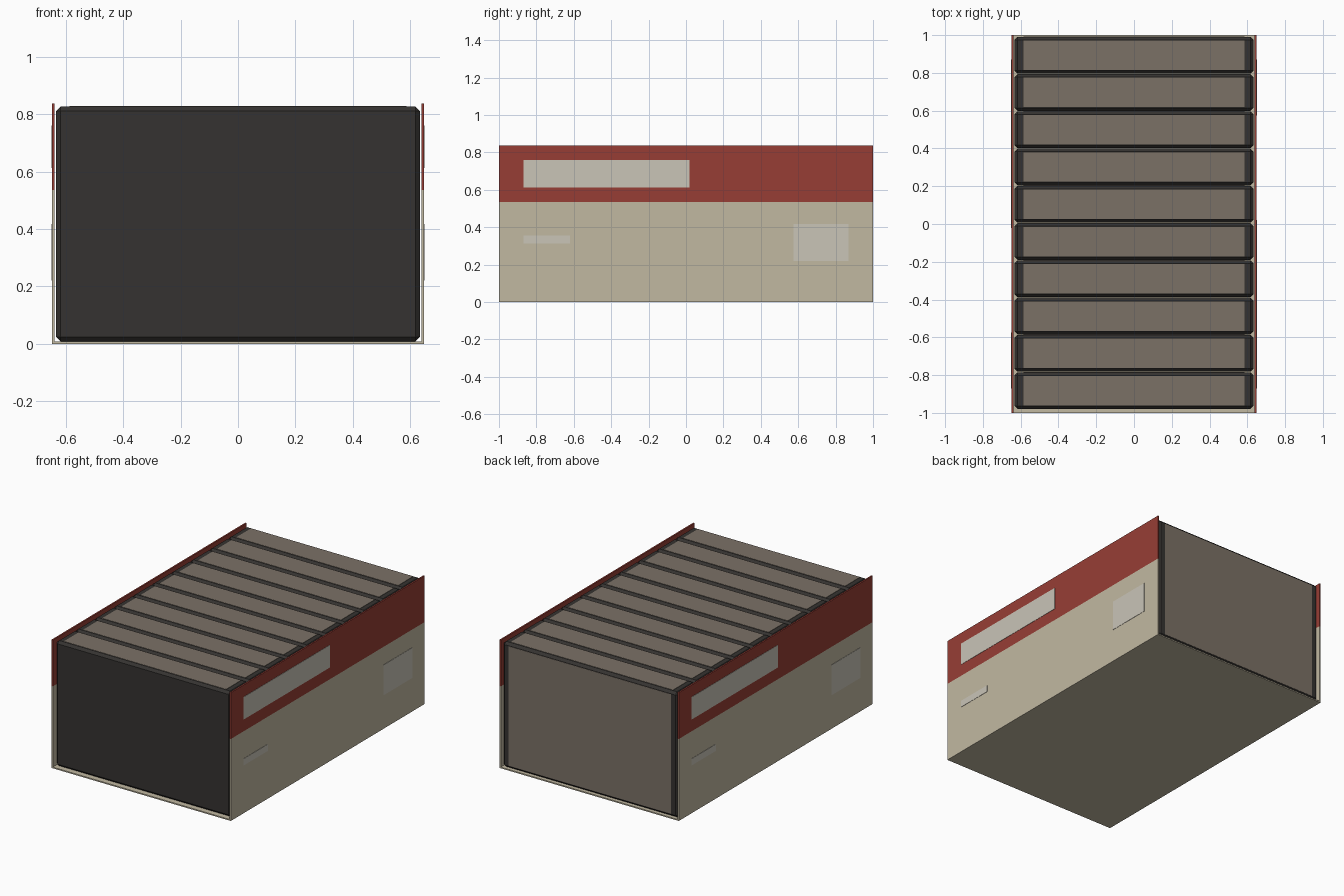
import bpy, bmesh

if "Cube" in bpy.data.objects:
    bpy.data.objects.remove(bpy.data.objects["Cube"])


def material(name, rgb):
    # convert 0-255 display colour to linear
    m = bpy.data.materials.new(name)
    m.diffuse_color = [(c / 255) ** 2.2 for c in rgb] + [1]
    m.use_nodes = True
    m.node_tree.nodes["Principled BSDF"].inputs["Base Color"].default_value = m.diffuse_color
    return m


DARK = material("dark_plastic", (56, 54, 52))
PAPER = material("label_brown", (122, 112, 102))
RED = material("red_card", (150, 64, 56))
BEIGE = material("beige_card", (192, 183, 160))
PALE = material("pale_print", (200, 195, 182))


def finish(name, bm, mat):
    bmesh.ops.recalc_face_normals(bm, faces=bm.faces)
    me = bpy.data.meshes.new(name)
    bm.to_mesh(me)
    bm.free()
    me.materials.append(mat)
    ob = bpy.data.objects.new(name, me)
    bpy.context.collection.objects.link(ob)
    return ob


def box(name, lo, hi, mat, chamfer=0):
    bm = bmesh.new()
    bmesh.ops.create_cube(bm, size=1)
    for v in bm.verts:
        v.co = [l + (c + 0.5) * (h - l) for c, l, h in zip(v.co, lo, hi)]
    if chamfer:
        bmesh.ops.bevel(bm, geom=bm.edges[:], offset=chamfer, segments=1,
                        affect='EDGES', profile=0.5)
    return finish(name, bm, mat)


# Open-ended tray: U-shaped profile run along y
W, T, SPLIT, TOP = 0.648, 0.01, 0.535, 0.837
profile = [(-W, 0), (W, 0), (W, SPLIT), (W - T, SPLIT), (W - T, 0.008),
           (T - W, 0.008), (T - W, SPLIT), (-W, SPLIT)]
bm = bmesh.new()
face = bm.faces.new([bm.verts.new((x, -1, z)) for x, z in profile])
ext = bmesh.ops.extrude_face_region(bm, geom=[face])
bmesh.ops.translate(bm, vec=(0, 2, 0),
                    verts=[g for g in ext["geom"] if isinstance(g, bmesh.types.BMVert)])
finish("tray_base", bm, BEIGE)

# Red upper bands and pale printed panels, turned half round for the other side
prints = {"long_panel": (-0.87, 0.02, 0.613, 0.76),
          "small_strip": (-0.87, -0.62, 0.313, 0.357),
          "square_panel": (0.575, 0.87, 0.22, 0.418)}
for side, s in (("right", 1), ("left", -1)):
    xs = sorted((s * (W - T), s * W))
    box(f"{side}_red_band", (xs[0], -1, SPLIT), (xs[1], 1, TOP), RED)
    for name, (y0, y1, z0, z1) in prints.items():
        xs = sorted((s * (W - 0.003), s * (W + 0.002)))
        ys = sorted((s * y0, s * y1))
        box(f"{side}_{name}", (xs[0], ys[0], z0), (xs[1], ys[1], z1), PALE)

# Row of ten chamfered cases with a label on the top and on the back
case = box("case", (-0.633, -0.097, 0.008), (0.633, 0.097, 0.826), DARK, 0.016)
top = box("top_label", (-0.586, -0.078, 0.82), (0.586, 0.078, 0.828), PAPER)
back = box("back_label", (-0.586, 0.09, 0.026), (0.586, 0.0985, 0.808), PAPER)
for i in range(10):
    y = -0.882 + i * 0.1973
    for ob in (case, top, back):
        part = ob if i == 0 else bpy.data.objects.new(f"{ob.name}_{i + 1}", ob.data)
        if i:
            bpy.context.collection.objects.link(part)
        part.location.y = y
